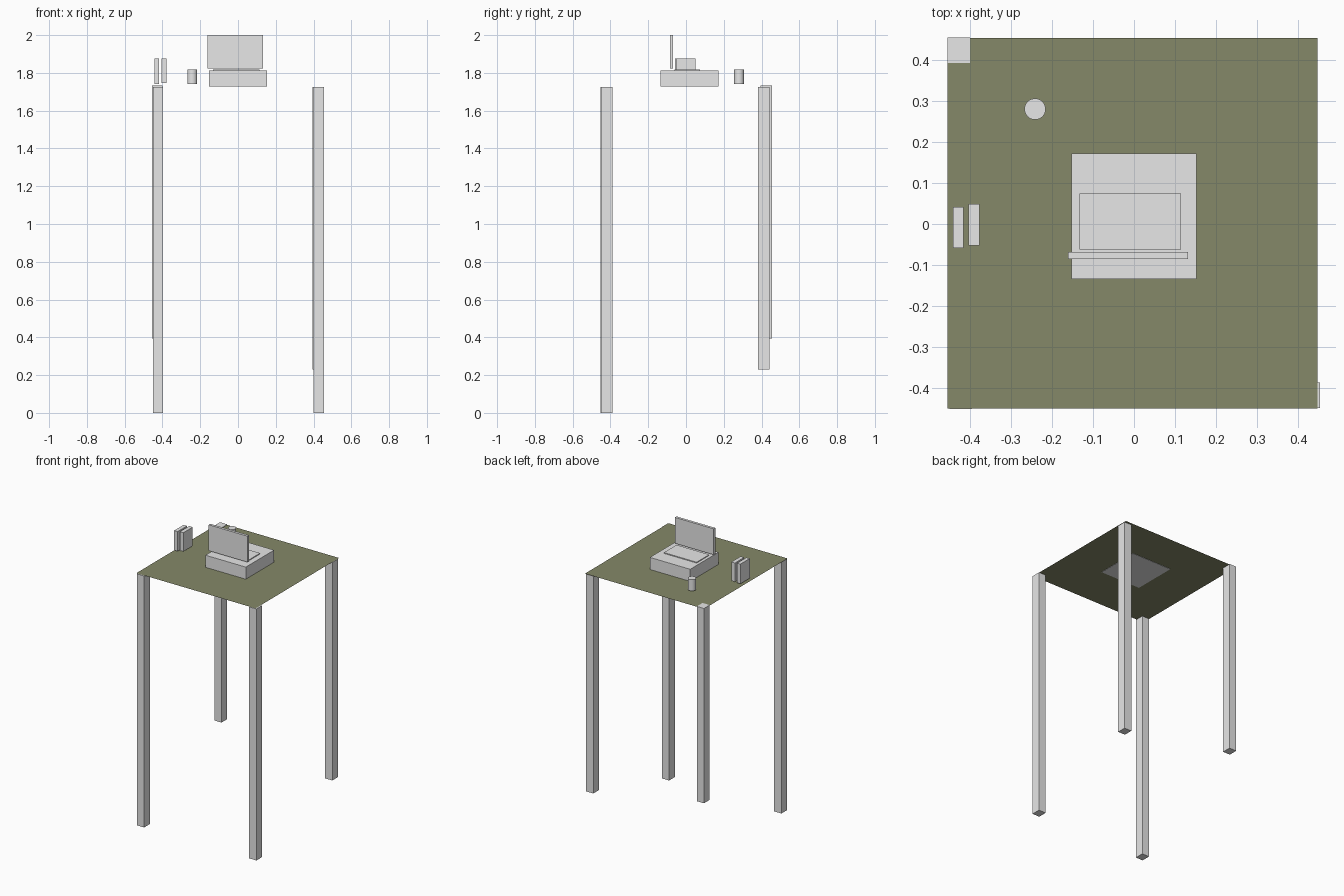
import bpy

if "Cube" in bpy.data.objects:
    bpy.data.objects.remove(bpy.data.objects["Cube"])


def material(name, rgb):
    m = bpy.data.materials.new(name)
    m.diffuse_color = (*rgb, 1.0)
    m.use_nodes = True
    m.node_tree.nodes["Principled BSDF"].inputs["Base Color"].default_value = m.diffuse_color
    return m


GREY = material("light_grey", (0.8, 0.8, 0.8))
OLIVE = material("olive_green", (0.235, 0.25, 0.138))


def box(name, x, y, z):
    """Axis-aligned box from (min, max) ranges."""
    ranges = (x, y, z)
    bpy.ops.mesh.primitive_cube_add(size=1, location=[(a + b) / 2 for a, b in ranges])
    ob = bpy.context.object
    ob.name = name
    ob.scale = [b - a for a, b in ranges]
    bpy.ops.object.transform_apply(location=False, rotation=False, scale=True)
    ob.data.materials.append(GREY)
    return ob


# Table top: a single flat sheet
bpy.ops.mesh.primitive_plane_add(size=1, location=(-0.0035, 0.002, 1.729))
top = bpy.context.object
top.name = "table_top"
top.scale = (0.905, 0.906, 1)
bpy.ops.object.transform_apply(location=False, rotation=False, scale=True)
top.data.materials.append(OLIVE)

# Legs: corner position, foot height, top height (uneven lengths)
LEG_X, LEG_Y = 0.055, 0.062
for name, x, y, foot, head in (
    ("front_left_leg", -0.451, -0.453, 0.0, 1.726),
    ("front_right_leg", 0.400, -0.450, 0.0, 1.726),
    ("back_left_leg", -0.456, 0.394, 0.395, 1.732),
    ("back_right_leg", 0.394, 0.381, 0.23, 1.726),
):
    box(name, (x, x + LEG_X), (y, y + LEG_Y), (foot, head))

# Computer: base block, keyboard plate and upright screen
box("computer_base", (-0.153, 0.153), (-0.134, 0.173), (1.727, 1.812))
box("keyboard", (-0.133, 0.115), (-0.062, 0.075), (1.810, 1.818))
box("screen", (-0.162, 0.132), (-0.086, -0.068), (1.822, 2.0))

# Two upright books
box("left_book", (-0.443, -0.417), (-0.059, 0.042), (1.74, 1.875))
box("right_book", (-0.405, -0.378), (-0.053, 0.049), (1.746, 1.875))

# Cup
bpy.ops.mesh.primitive_cylinder_add(vertices=32, radius=0.026, depth=0.077,
                                    location=(-0.242, 0.281, 1.779))
cup = bpy.context.object
cup.name = "cup"
cup.data.materials.append(GREY)
bpy.ops.object.shade_smooth_by_angle()
